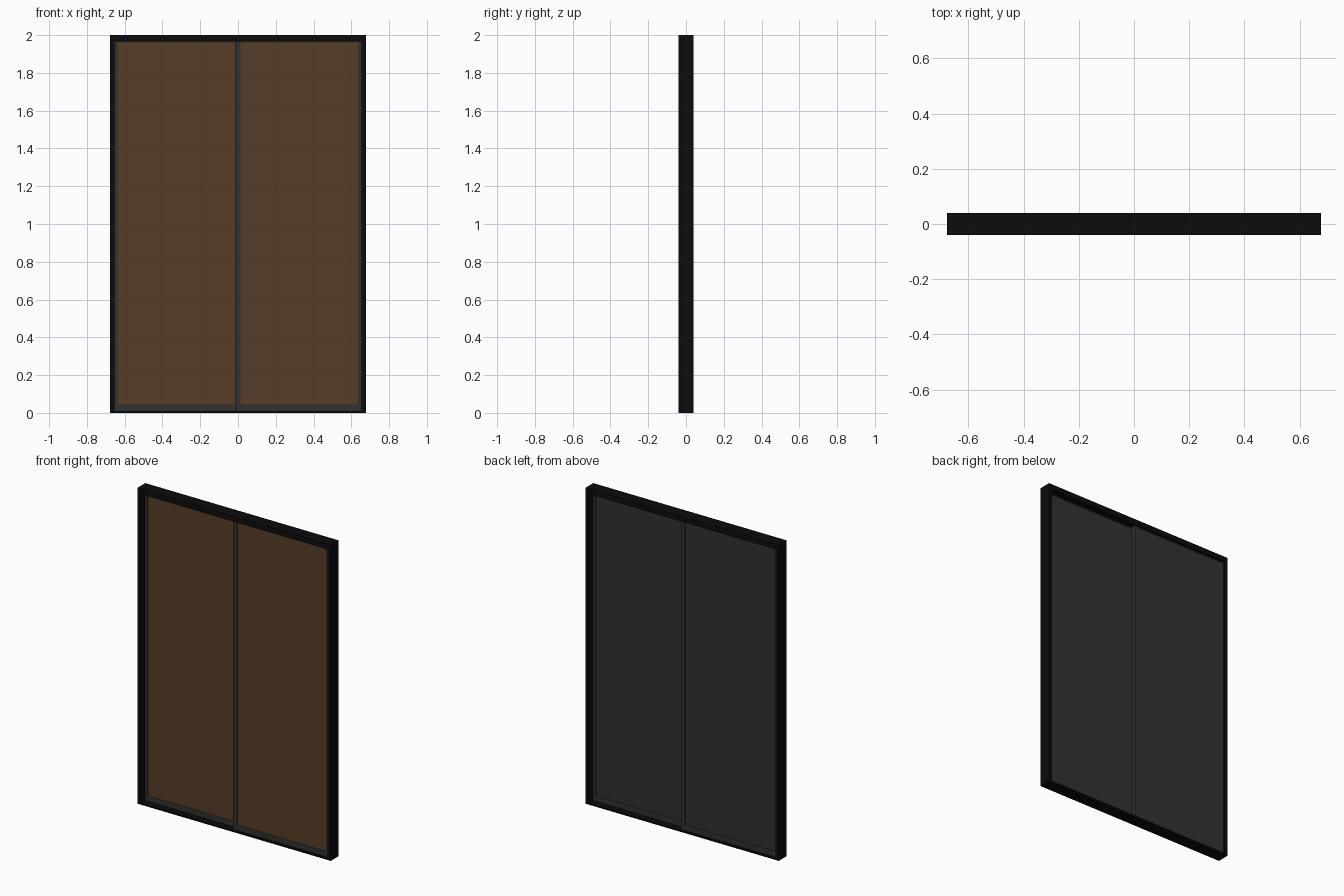
import bpy

if "Cube" in bpy.data.objects:
    bpy.data.objects.remove(bpy.data.objects["Cube"])

def material(name, rgb):
    m = bpy.data.materials.new(name)
    m.diffuse_color = (*rgb, 1)
    m.use_nodes = True
    m.node_tree.nodes["Principled BSDF"].inputs["Base Color"].default_value = m.diffuse_color
    return m

BLACK = material("frame_black", (0.0035, 0.0035, 0.0035))
GREY = material("dark_grey", (0.031, 0.031, 0.031))
BROWN = material("wood_brown", (0.095, 0.046, 0.019))

def box(name, x, y, z, mat):
    """Box from (min, max) ranges on each axis."""
    bpy.ops.mesh.primitive_cube_add(size=1)
    o = bpy.context.object
    o.name = name
    for v in o.data.vertices:
        v.co = [r[0] if c < 0 else r[1] for c, r in zip(v.co, (x, y, z))]
    o.data.materials.append(mat)
    return o

W, D, H = 0.677, 0.039, 2.0      # half width, half depth, height
JAMB, SILL, HEAD = 0.655, 0.01, 1.966
DEPTH = (-D, D)

# Outer frame
box("left_jamb", (-W, -JAMB), DEPTH, (0, H), BLACK)
box("right_jamb", (JAMB, W), DEPTH, (0, H), BLACK)
box("header", (-JAMB, JAMB), DEPTH, (HEAD, H), BLACK)
box("sill", (-JAMB, JAMB), DEPTH, (0, SILL), BLACK)

def door(name, x0, x1, left_w, right_w, y0, y1):
    """Sliding door: two stiles, two rails and a two-sided panel."""
    xi = (x0 + left_w, x1 - right_w)
    z = (SILL, HEAD)
    box(name + "_left_stile", (x0, xi[0]), (y0, y1), z, GREY)
    box(name + "_right_stile", (xi[1], x1), (y0, y1), z, GREY)
    box(name + "_bottom_rail", xi, (y0 + 0.001, y1 - 0.001), (SILL, 0.045), GREY)
    box(name + "_top_rail", xi, (y0 + 0.001, y1 - 0.001), (HEAD - 0.004, HEAD), GREY)
    pz = (0.045, HEAD - 0.004)
    box(name + "_panel_back", xi, (y0 + 0.008, y1 - 0.003), pz, GREY)
    box(name + "_panel_front", xi, (y0 + 0.003, y0 + 0.008), pz, BROWN)

# Right door runs on the front track, left door on the back track
door("right_door", -0.016, JAMB, 0.028, 0.02, -0.027, -0.003)
door("left_door", -JAMB, 0.016, 0.02, 0.028, 0.003, 0.027)
